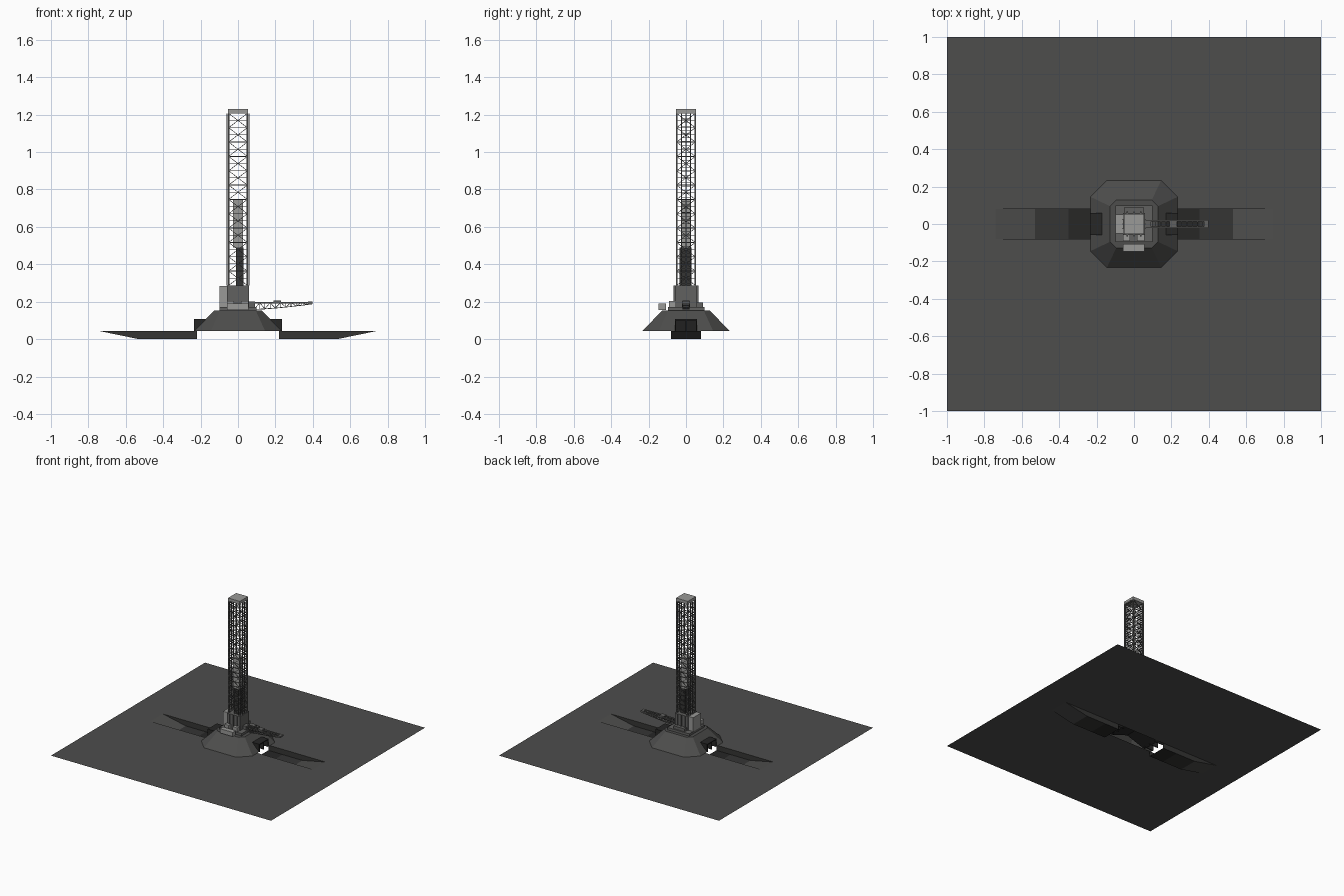
import bpy, bmesh, math
from mathutils import Vector

if "Cube" in bpy.data.objects:
    bpy.data.objects.remove(bpy.data.objects["Cube"])

def material(name, v):
    m = bpy.data.materials.new(name)
    m.diffuse_color = (v, v, v * 0.97, 1)
    m.use_nodes = True
    m.node_tree.nodes["Principled BSDF"].inputs["Base Color"].default_value = m.diffuse_color
    return m

GROUND = material("ground_concrete", 0.075)
SCORCH = material("scorched", 0.035)
BURNT = material("burnt", 0.02)
STEEL = material("steel", 0.12)
LIGHT = material("light_panel", 0.32)

def finish(bm, name, mat):
    me = bpy.data.meshes.new(name)
    bm.to_mesh(me)
    bm.free()
    ob = bpy.data.objects.new(name, me)
    bpy.context.collection.objects.link(ob)
    me.materials.append(mat)
    return ob

def add_box(bm, x0, x1, y0, y1, z0, z1):
    v = [bm.verts.new((x, y, z)) for z in (z0, z1) for x, y in ((x0, y0), (x1, y0), (x1, y1), (x0, y1))]
    for f in ((3, 2, 1, 0), (4, 5, 6, 7), (0, 1, 5, 4), (1, 2, 6, 5), (2, 3, 7, 6), (3, 0, 4, 7)):
        bm.faces.new([v[i] for i in f])

def boxes(name, mat, *dims):
    bm = bmesh.new()
    for d in dims:
        add_box(bm, *d)
    return finish(bm, name, mat)

def beam(bm, a, b, t):
    a, b = Vector(a), Vector(b)
    d = (b - a).normalized()
    u = d.cross(Vector((0, 0, 1)) if abs(d.z) < 0.9 else Vector((1, 0, 0))).normalized() * t / 2
    w = d.cross(u)
    r = [[bm.verts.new(p + s * u + q * w) for s, q in ((-1, -1), (1, -1), (1, 1), (-1, 1))] for p in (a, b)]
    for i in range(4):
        j = (i + 1) % 4
        bm.faces.new((r[0][i], r[0][j], r[1][j], r[1][i]))
    bm.faces.new(r[0][::-1])
    bm.faces.new(r[1])

def quads(name, mat, *faces):
    bm = bmesh.new()
    for f in faces:
        bm.faces.new([bm.verts.new(p) for p in f])
    bmesh.ops.remove_doubles(bm, verts=bm.verts, dist=1e-5)
    return finish(bm, name, mat)

G, TW, TX = 0.043, 0.08, 0.74

# ground sheet with a slot for the flame trench
def flat(x0, x1, y0, y1, z=G):
    return ((x0, y0, z), (x1, y0, z), (x1, y1, z), (x0, y1, z))
quads("ground", GROUND, flat(-1, 1, -1, -TW), flat(-1, 1, TW, 1), flat(-1, -TX, -TW, TW), flat(TX, 1, -TW, TW))

# trench floors, ramps and side walls
for s, side in ((-1, "left"), (1, "right")):
    def strip(x0, z0, x1, z1):
        p = ((s*x0, -TW, z0), (s*x1, -TW, z1), (s*x1, TW, z1), (s*x0, TW, z0))
        return p if s > 0 else p[::-1]
    quads(side + "_trench_ramp", GROUND, strip(0.53, 0, TX, G))
    quads(side + "_trench_floor", SCORCH, strip(0.35, 0, 0.53, 0))
    quads(side + "_trench_burnt_floor", BURNT, strip(0.22, 0, 0.35, 0))
    quads(side + "_trench_walls", SCORCH, *[
        ((s*0.22, y, 0), (s*0.53, y, 0), (s*TX, y, G), (s*0.22, y, G)) for y in (-TW, TW)])
    # exhaust hood: open box with a centre divider
    a, b = sorted((s*0.15, s*0.235))
    boxes(side + "_exhaust_hood", BURNT, (a, b, -0.06, 0.06, 0.10, 0.107),
          (a, b, -0.06, -0.053, G, 0.1), (a, b, 0.053, 0.06, G, 0.1), (a, b, -0.004, 0.004, G, 0.1))

# octagonal mound, open underneath
def ring(r, c, z):
    return [(r, -c, z), (r, c, z), (c, r, z), (-c, r, z), (-r, c, z), (-r, -c, z), (-c, -r, z), (c, -r, z)]
bm = bmesh.new()
lo = [bm.verts.new(p) for p in ring(0.233, 0.145, G)]
hi = [bm.verts.new(p) for p in ring(0.128, 0.095, 0.153)]
for i in range(8):
    if i not in (0, 4):
        bm.faces.new((lo[i], lo[(i+1) % 8], hi[(i+1) % 8], hi[i]))
for i in (0, 4):   # sides with a slot for the hood
    j, s = (i + 1) % 8, 1 if i == 0 else -1
    xs = 0.233 - 0.105 * (0.105 - G) / 0.11
    w = [bm.verts.new(p) for p in ((s*0.233, -s*0.06, G), (s*xs, -s*0.06, 0.105), (s*xs, s*0.06, 0.105), (s*0.233, s*0.06, G))]
    bm.faces.new((lo[i], w[0], w[1], hi[i]))
    bm.faces.new((w[1], w[2], hi[j], hi[i]))
    bm.faces.new((w[3], lo[j], hi[j], w[2]))
bm.faces.new(hi)
finish(bm, "mound", GROUND)

# flame deflector wedge under the pad
quads("flame_deflector", BURNT, *[
    ((s*0.17, -TW, G), (s*0.17, TW, G), (0, TW, 0.1), (0, -TW, 0.1)) for s in (-1, 1)])

# launch platform and service blocks
boxes("platform", STEEL, (-0.10, 0.10, -0.095, 0.10, 0.153, 0.172))
boxes("tower_base", STEEL, (-0.06, 0.06, -0.06, 0.06, 0.172, 0.287))
boxes("side_block", LIGHT, (-0.10, -0.06, -0.05, 0.05, 0.172, 0.285))
boxes("front_cabin", LIGHT, (-0.06, 0.055, -0.147, -0.108, 0.155, 0.19))
boxes("front_units", LIGHT, (-0.06, -0.022, -0.09, -0.06, 0.172, 0.205), (0.015, 0.055, -0.09, -0.06, 0.172, 0.205))
boxes("rear_units", STEEL, (-0.05, 0.05, 0.06, 0.09, 0.172, 0.195))
bm = bmesh.new()
for x in (-0.035, 0.0, 0.035):
    for y in (-0.064, 0.064):
        beam(bm, (x, y, 0.172), (x, y, 0.287), 0.008)
finish(bm, "base_ribs", STEEL)

# lattice tower
Z0, Z1, R, N = 0.287, 1.207, 0.05, 12
bm = bmesh.new()
corners = [(-R, -R), (R, -R), (R, R), (-R, R)]
for i, c in enumerate(corners):
    d = corners[(i + 1) % 4]
    beam(bm, (*c, Z0), (*c, Z1), 0.007)
    for k in range(N):
        a, b = (Z0 + (Z1 - Z0) * q / N for q in (k, k + 1))
        beam(bm, (*c, a), (*d, b), 0.003)
        beam(bm, (*d, a), (*c, b), 0.003)
        beam(bm, (*c, b), (*d, b), 0.004)
        beam(bm, (*c, (a + b) / 2), (*d, (a + b) / 2), 0.003)
finish(bm, "tower_lattice", STEEL)
boxes("tower_cap", LIGHT, (-0.053, 0.053, -0.053, 0.053, 1.205, 1.23))

# ladder-like guide rails on both sides
bm = bmesh.new()
for x in (-0.058, 0.058):
    for y in (-0.024, 0, 0.024):
        beam(bm, (x, y, Z0), (x, y, Z1), 0.005)
    for k in range(46):
        z = Z0 + 0.02 * (k + 0.5)
        beam(bm, (x, -0.024, z), (x, 0.024, z), 0.003)
finish(bm, "guide_rails", STEEL)

# telescoping core
boxes("core_lower", SCORCH, (-0.012, 0.03, -0.035, 0.03, Z0, 0.49))
boxes("core_upper", LIGHT, (-0.028, 0.028, -0.028, 0.028, 0.49, 0.745))

# access arm
bm = bmesh.new()
def low(x):
    return 0.158 + 0.03 * max(0, (x - 0.06) / 0.335) ** 1.5
n = 12
xs = [0.06 + 0.335 * i / n for i in range(n + 1)]
for y in (-0.017, 0.017):
    beam(bm, (0.06, y, 0.195), (0.395, y, 0.195), 0.008)
    for i, (a, b) in enumerate(zip(xs, xs[1:])):
        beam(bm, (a, y, low(a)), (b, y, low(b)), 0.004)
        beam(bm, (a, y, low(a)), (a, y, 0.195), 0.003)
        beam(bm, (a, y, low(a) if i % 2 else 0.195), (b, y, 0.195 if i % 2 else low(b)), 0.003)
for x in xs:
    beam(bm, (x, -0.017, 0.195), (x, 0.017, 0.195), 0.004)
    beam(bm, (x, -0.017, low(x)), (x, 0.017, low(x)), 0.003)
add_box(bm, 0.19, 0.23, -0.02, 0.02, 0.197, 0.206)
add_box(bm, 0.375, 0.398, -0.02, 0.02, 0.188, 0.2)
add_box(bm, 0.06, 0.09, -0.022, 0.022, 0.172, 0.2)
finish(bm, "access_arm", STEEL)
